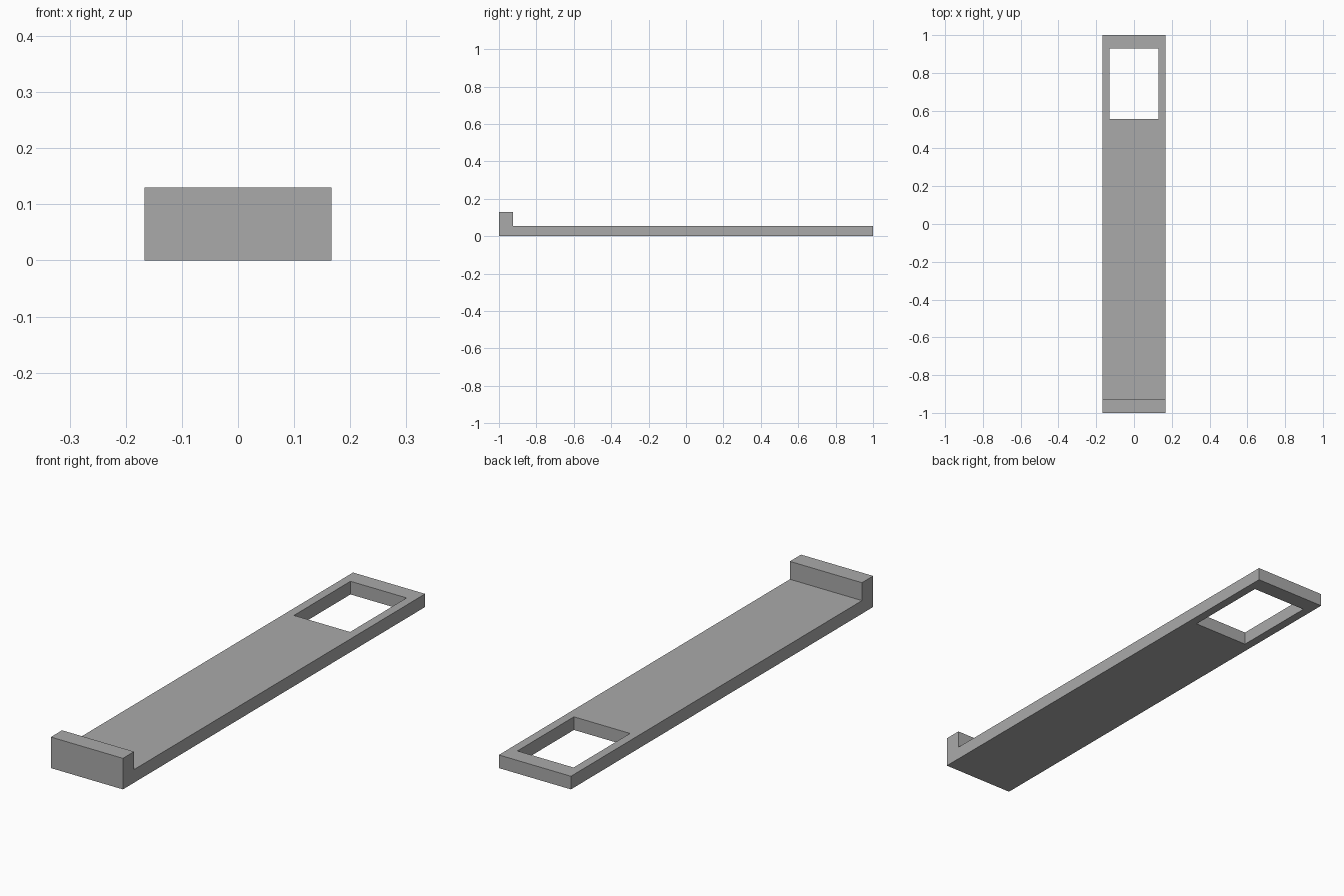
import bpy
import bmesh
from mathutils import Matrix, Vector

default = bpy.data.objects.get("Cube")
if default:
    bpy.data.objects.remove(default, do_unlink=True)

HALF_WIDTH = 0.167
PLATE_TOP, LIP_TOP = 0.055, 0.13
LIP_BACK = -0.926
WINDOW_HALF, WINDOW_FRONT, WINDOW_BACK = 0.13, 0.556, 0.93

grey = bpy.data.materials.new("plain_grey")
grey.use_nodes = True
colour = (0.402, 0.402, 0.402, 1)
grey.diffuse_color = colour
grey.node_tree.nodes["Principled BSDF"].inputs["Base Color"].default_value = colour


def make_object(name, bm):
    bmesh.ops.recalc_face_normals(bm, faces=bm.faces)
    mesh = bpy.data.meshes.new(name)
    bm.to_mesh(mesh)
    bm.free()
    mesh.materials.append(grey)
    obj = bpy.data.objects.new(name, mesh)
    bpy.context.collection.objects.link(obj)
    return obj


# Flat strap with a raised front lip: side profile (y, z) extruded across x
profile = [(-1, 0), (1, 0), (1, PLATE_TOP), (LIP_BACK, PLATE_TOP),
           (LIP_BACK, LIP_TOP), (-1, LIP_TOP)]
bm = bmesh.new()
side = bm.faces.new([bm.verts.new((-HALF_WIDTH, y, z)) for y, z in profile])
extruded = bmesh.ops.extrude_face_region(bm, geom=[side])["geom"]
bmesh.ops.translate(bm, vec=Vector((2 * HALF_WIDTH, 0, 0)),
                    verts=[v for v in extruded if isinstance(v, bmesh.types.BMVert)])
strap = make_object("lipped_strap", bm)

# Rectangular window cut through the back end
bm = bmesh.new()
size = Vector((2 * WINDOW_HALF, WINDOW_BACK - WINDOW_FRONT, 1))
centre = Vector((0, (WINDOW_FRONT + WINDOW_BACK) / 2, 0))
bmesh.ops.create_cube(bm, size=1,
                      matrix=Matrix.Translation(centre) @ Matrix.Diagonal(size.to_4d()))
cutter = make_object("window_cutter", bm)
cutter.hide_render = True

cut = strap.modifiers.new("window", "BOOLEAN")
cut.operation = "DIFFERENCE"
cut.solver = "EXACT"
cut.object = cutter
bpy.context.view_layer.objects.active = strap
bpy.ops.object.modifier_apply(modifier=cut.name)
bpy.data.objects.remove(cutter, do_unlink=True)
